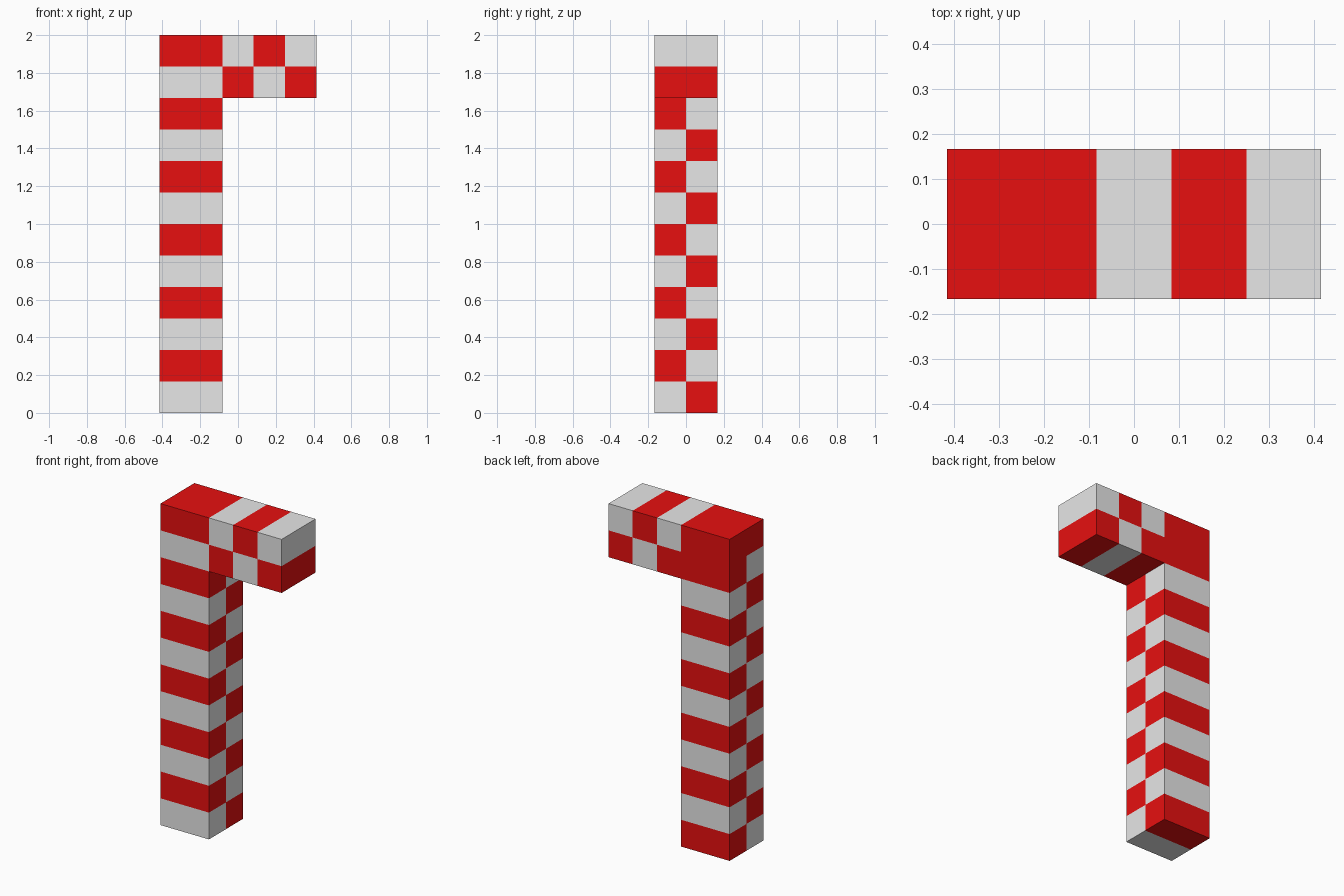
import bpy, bmesh
from mathutils import Vector

if "Cube" in bpy.data.objects:
    bpy.data.objects.remove(bpy.data.objects["Cube"])

U = 1 / 6                       # size of one colour block
X0, X1, X2 = -2.5 * U, -0.5 * U, 2.5 * U
Y, Z1, Z2 = U, 10 * U, 12 * U


def material(name, rgb):
    m = bpy.data.materials.new(name)
    m.diffuse_color = (*rgb, 1)
    m.use_nodes = True
    m.node_tree.nodes["Principled BSDF"].inputs["Base Color"].default_value = m.diffuse_color
    return m


# L-shaped profile (post, corner, arm) on the front plane
bm = bmesh.new()
pts = [(X0, 0), (X1, 0), (X0, Z1), (X1, Z1), (X0, Z2), (X1, Z2), (X2, Z1), (X2, Z2)]
v = [bm.verts.new((x, -Y, z)) for x, z in pts]
for quad in ((0, 1, 3, 2), (2, 3, 5, 4), (3, 6, 7, 5)):
    bm.faces.new([v[i] for i in quad])

# Extrude to full depth
ext = bmesh.ops.extrude_face_region(bm, geom=bm.faces[:], use_keep_orig=True)
bmesh.ops.translate(bm, vec=(0, 2 * Y, 0),
                    verts=[e for e in ext["geom"] if isinstance(e, bmesh.types.BMVert)])
bmesh.ops.recalc_face_normals(bm, faces=bm.faces[:])


def cut(co, no):
    bmesh.ops.bisect_plane(bm, geom=bm.verts[:] + bm.edges[:] + bm.faces[:],
                           dist=1e-5, plane_co=co, plane_no=no)


# Cut the surface along the colour borders
for k in range(1, 12):
    if k != 10:
        cut((0, 0, k * U), (0, 0, 1))
for x in (0.5 * U, 1.5 * U):
    cut((x, 0, 0), (1, 0, 0))
cut((0, 0, 0), (0, 1, 0))
bmesh.ops.recalc_face_normals(bm, faces=bm.faces[:])


def is_red(p):
    row = int(p.z / U)
    if p.x > X1:                               # arm: checkered blocks
        return (int((p.x - X1) / U) + row) % 2 == 0
    return row == 11 or (row + (p.y > 0)) % 2 == 1   # post: offset stripes


for f in bm.faces:
    f.normal_update()
    inside = f.calc_center_median() - f.normal * U / 2
    f.material_index = int(is_red(inside))

me = bpy.data.meshes.new("striped_cane")
bm.to_mesh(me)
bm.free()
me.materials.append(material("off_white", (0.8, 0.8, 0.8)))
me.materials.append(material("red", (0.8, 0.005, 0.005)))
bpy.context.collection.objects.link(bpy.data.objects.new("striped_cane", me))
